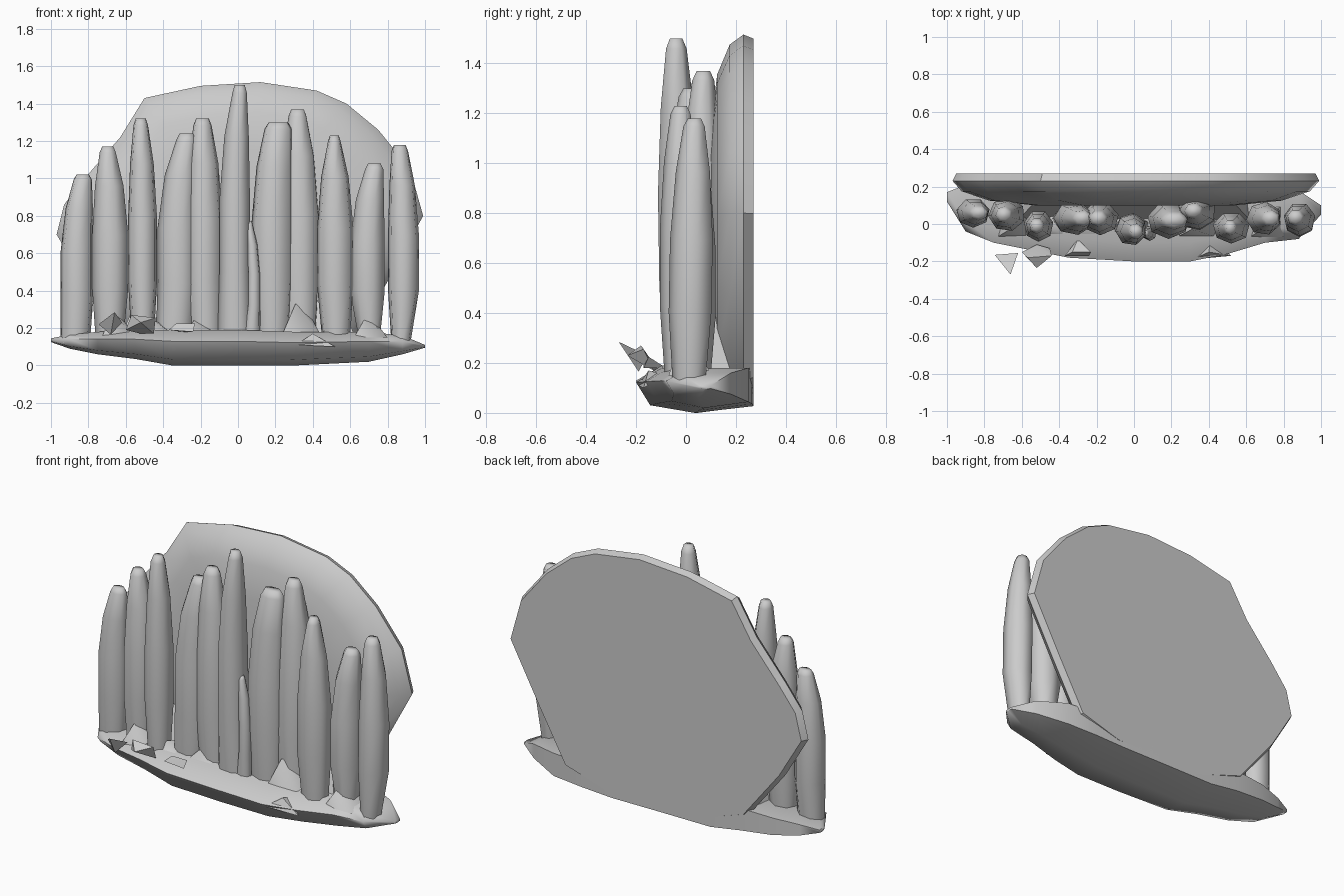
import bpy, bmesh, math

if "Cube" in bpy.data.objects:
    bpy.data.objects.remove(bpy.data.objects["Cube"])


def finish(name, bm, angle):
    bmesh.ops.recalc_face_normals(bm, faces=bm.faces)
    me = bpy.data.meshes.new(name)
    bm.to_mesh(me)
    bm.free()
    ob = bpy.data.objects.new(name, me)
    bpy.context.collection.objects.link(ob)
    bpy.ops.object.select_all(action='DESELECT')
    ob.select_set(True)
    bpy.context.view_layer.objects.active = ob
    bpy.ops.object.shade_smooth_by_angle(angle=math.radians(angle))
    return ob


def loft(name, rings, angle=50):
    bm = bmesh.new()
    vs = [[bm.verts.new(p) for p in r] for r in rings]
    n = len(rings[0])
    for a, b in zip(vs, vs[1:]):
        for i in range(n):
            j = (i + 1) % n
            bm.faces.new((a[i], a[j], b[j], b[i]))
    bm.faces.new(vs[0])
    bm.faces.new(vs[-1])
    return finish(name, bm, angle)


def hull(name, pts, angle=30):
    bm = bmesh.new()
    for p in pts:
        bm.verts.new(p)
    bmesh.ops.convex_hull(bm, input=bm.verts)
    return finish(name, bm, angle)


# Round backing slab with flat back and sloped front rim
outline = [(-.97, .70), (-.93, .86), (-.82, 1.0), (-.63, 1.22), (-.50, 1.43),
           (-.20, 1.495), (.12, 1.515), (.42, 1.47), (.58, 1.40), (.75, 1.26),
           (.92, 1.05), (.99, .80), (.80, .45), (.62, .13), (.35, .05),
           (-.25, .04), (-.58, .15), (-.82, .45)]
cz = .72
slab = [[(x * s, y, cz + (z - cz) * s) for x, z in outline]
        for y, s in [(.27, .98), (.23, 1.0), (.175, .95), (.125, .80), (.10, .55)]]
loft("backing_slab", slab, 40)

# Boat-shaped rock base: x, front y, back y, bottom z, top z
stations = [(-1.0, .12, .17, .125, .145), (-.9, -.04, .21, .09, .165),
            (-.75, -.10, .25, .06, .18), (-.55, -.14, .265, .035, .19),
            (-.35, -.18, .27, 0, .19), (0, -.20, .27, 0, .19),
            (.3, -.20, .27, 0, .18), (.5, -.16, .265, .01, .18),
            (.7, -.10, .25, .02, .18), (.88, -.08, .18, .06, .16),
            (1.0, .05, .10, .095, .11)]
rings = []
for x, f, b, zb, zt in stations:
    w, h = b - f, zt - zb
    rings.append([(x, f, zb + .68 * h), (x, f + .12 * w, zb + .17 * h),
                  (x, f + .5 * w, zb), (x, b, zb + .15 * h),
                  (x, b, zt), (x, f + .22 * w, zt)])
loft("rock_base", rings, 75)

# Sloped rock rising from the base to the slab
hull("slab_foot", [(s * w, y, z) for s in (-1, 1)
                   for w, y, z in [(.62, .02, .17), (.6, .22, .16), (.5, .15, .45)]])


def crystal(name, z0, z1, base, mid, tip, y, ry, yt=None, turn=0, n=7):
    """Bulging column; base, mid and tip are (left, right) x extents."""
    yt = y if yt is None else yt
    shoulder = [a * .62 + b * .38 for a, b in zip(mid, tip)]
    w = (tip[1] - tip[0]) * .15
    rings = []
    for k, (left, right), d in [(0, base, .75), (.28, mid, 1), (.55, mid, 1),
                                (.8, shoulder, .8), (.97, tip, .5),
                                (1, (tip[0] + w, tip[1] - w), .3)]:
        yc = y + (yt - y) * k
        rings.append([((left + right) / 2 + (right - left) / 2 * math.cos(a),
                       yc + ry * d * math.sin(a), z0 + (z1 - z0) * k)
                      for a in [2 * math.pi * i / n - math.pi / 2 + turn for i in range(n)]])
    loft(name, rings, 75)


# Row of standing crystal columns, left to right
crystal("crystal_01", .12, 1.02, (-.95, -.79), (-.95, -.77), (-.88, -.78), .06, .08)
crystal("crystal_02", .12, 1.17, (-.76, -.61), (-.78, -.58), (-.74, -.65), .05, .09, turn=.3)
crystal("crystal_03", .12, 1.32, (-.57, -.45), (-.59, -.43), (-.56, -.48), -.01, .085)
crystal("crystal_04", .12, 1.24, (-.44, -.24), (-.43, -.21), (-.33, -.22), .03, .09, turn=.2)
crystal("crystal_05", .12, 1.32, (-.26, -.08), (-.28, -.08), (-.24, -.14), .03, .09)
crystal("crystal_06", .12, 1.50, (-.11, .09), (-.10, .07), (-.03, .05), -.02, .085, -.04, .3)
crystal("crystal_07", .12, 1.30, (.09, .28), (.07, .30), (.14, .29), .02, .10)
crystal("crystal_08", .12, 1.37, (.25, .42), (.22, .44), (.27, .37), .05, .09, .07, .2)
crystal("crystal_09", .12, 1.23, (.45, .60), (.42, .62), (.48, .55), -.02, .085)
crystal("crystal_10", .12, 1.08, (.65, .76), (.60, .79), (.68, .78), .03, .09, turn=.3)
crystal("crystal_11", .10, 1.18, (.82, .92), (.80, .97), (.82, .91), .015, .09, .035)
crystal("small_crystal", .15, .77, (.03, .12), (.05, .12), (.04, .08), -.05, .04)

# Low mounds where columns meet the base
for i, (x, z, w) in enumerate([(-.64, .28, .09), (.34, .33, .11), (.71, .26, .09),
                               (-.2, .24, .12), (.52, .23, .09), (-.42, .24, .09)]):
    hull(f"rubble_{i}", [(x - w, -.07, .15), (x + w, -.07, .15), (x + w, .1, .15),
                         (x - w, .1, .15), (x - w * .3, -.03, z), (x + w * .2, .06, z - .02)], 75)

# Loose broken shards at the front
hull("floating_shard", [(-.745, -.165, .22), (-.62, -.155, .23), (-.66, -.27, .285),
                        (-.68, -.19, .165)])
hull("middle_shard", [(-.60, -.15, .19), (-.57, -.18, .27), (-.44, -.17, .255),
                      (-.45, -.13, .17), (-.52, -.235, .23), (-.52, -.11, .17)])
hull("flat_shard", [(-.37, -.17, .19), (-.33, -.15, .225), (-.23, -.15, .225),
                    (-.24, -.17, .18), (-.3, -.08, .18)])
hull("right_shard", [(.31, -.19, .11), (.40, -.15, .17), (.52, -.17, .10), (.41, -.08, .15)])
